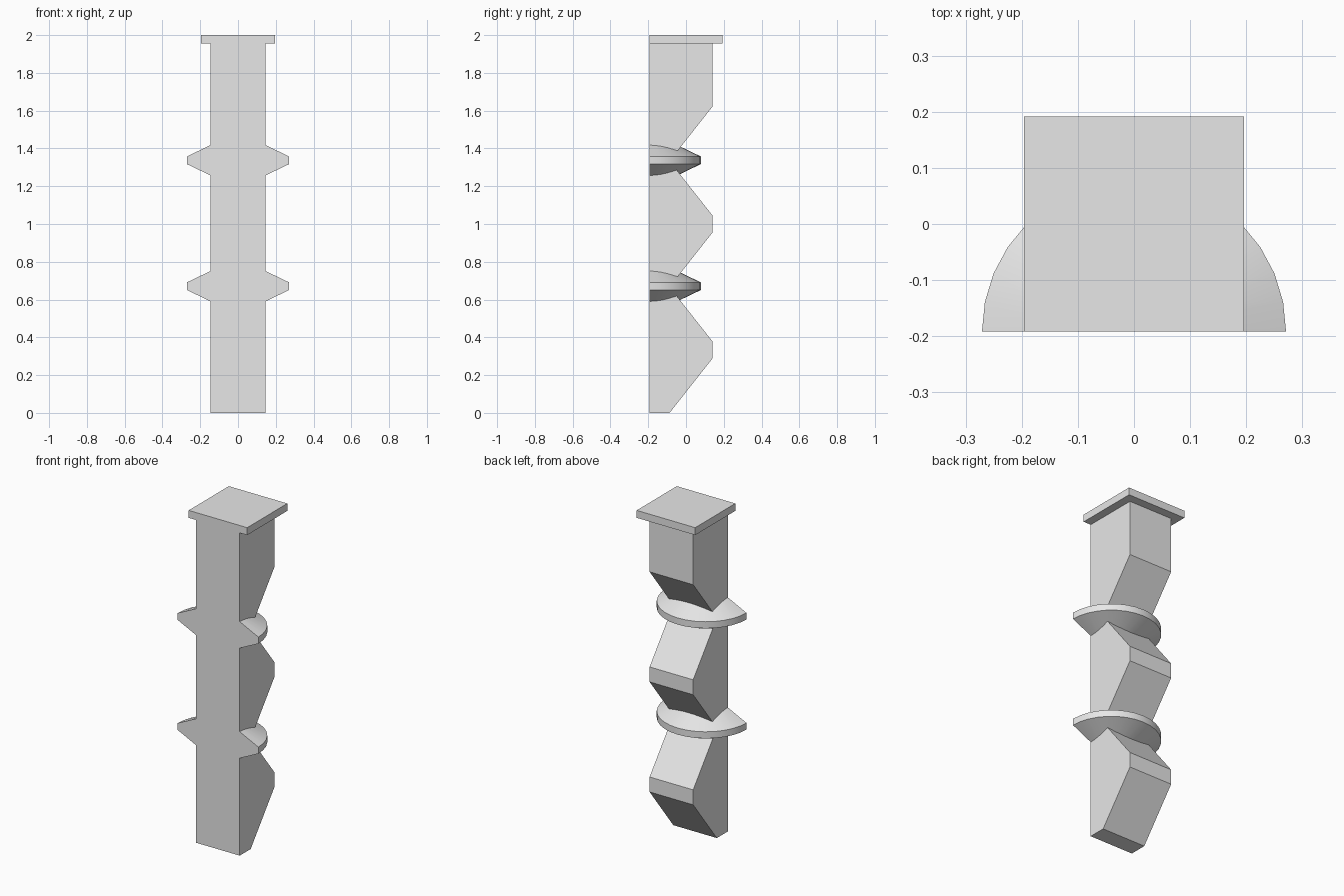
import bpy, bmesh
from math import pi, sin, cos

cube = bpy.data.objects.get("Cube")
if cube:
    bpy.data.objects.remove(cube, do_unlink=True)

FRONT, BACK, HALF = -0.192, 0.14, 0.146   # shaft extents
NOTCH, STEP, CAP_Z = -0.087, 2 / 3, 1.955

stone = bpy.data.materials.new("light_grey")
stone.use_nodes = True
stone.diffuse_color = (0.8, 0.8, 0.8, 1)
stone.node_tree.nodes["Principled BSDF"].inputs["Base Color"].default_value = (0.8, 0.8, 0.8, 1)


def finish(name, bm):
    bmesh.ops.recalc_face_normals(bm, faces=bm.faces)
    mesh = bpy.data.meshes.new(name)
    bm.to_mesh(mesh)
    bm.free()
    mesh.materials.append(stone)
    obj = bpy.data.objects.new(name, mesh)
    bpy.context.collection.objects.link(obj)
    return obj


# Shaft: notched side profile extruded across its width
profile = [(FRONT, 0)]
for i in range(3):
    z = i * STEP
    profile += [(NOTCH, z), (BACK, z + 0.288)]
    if i < 2:
        profile.append((BACK, z + STEP - 0.288))
profile += [(BACK, CAP_Z), (FRONT, CAP_Z)]
bm = bmesh.new()
side = bm.faces.new([bm.verts.new((-HALF, y, z)) for y, z in profile])
grown = bmesh.ops.extrude_face_region(bm, geom=[side])["geom"]
bmesh.ops.translate(bm, vec=(2 * HALF, 0, 0),
                    verts=[v for v in grown if isinstance(v, bmesh.types.BMVert)])
finish("shaft", bm)

# Cap: square slab on top
bm = bmesh.new()
bmesh.ops.create_cube(bm, size=1)
bmesh.ops.scale(bm, vec=(0.392, -2 * FRONT, 2 - CAP_Z), verts=bm.verts)
bmesh.ops.translate(bm, vec=(0, 0, (2 + CAP_Z) / 2), verts=bm.verts)
finish("cap", bm)


# Collars: half rings with sloping sides, set in the notches
def collar(name, z, segments=16):
    section = [(0.14, -0.083), (0.271, -0.02), (0.271, 0.02), (0.14, 0.083)]
    bm = bmesh.new()
    rings = []
    for i in range(segments + 1):
        a = pi * i / segments
        rings.append([bm.verts.new((r * cos(a), FRONT + r * sin(a), z + h)) for r, h in section])
    for a, b in zip(rings, rings[1:]):
        for j in range(4):
            k = (j + 1) % 4
            bm.faces.new((a[j], a[k], b[k], b[j]))
    bm.faces.new(rings[0])
    bm.faces.new(rings[-1])
    obj = finish(name, bm)
    bpy.ops.object.select_all(action="DESELECT")
    obj.select_set(True)
    bpy.context.view_layer.objects.active = obj
    bpy.ops.object.shade_smooth_by_angle(angle=0.4)


collar("lower_collar", STEP + 0.004)
collar("upper_collar", 2 * STEP + 0.004)
